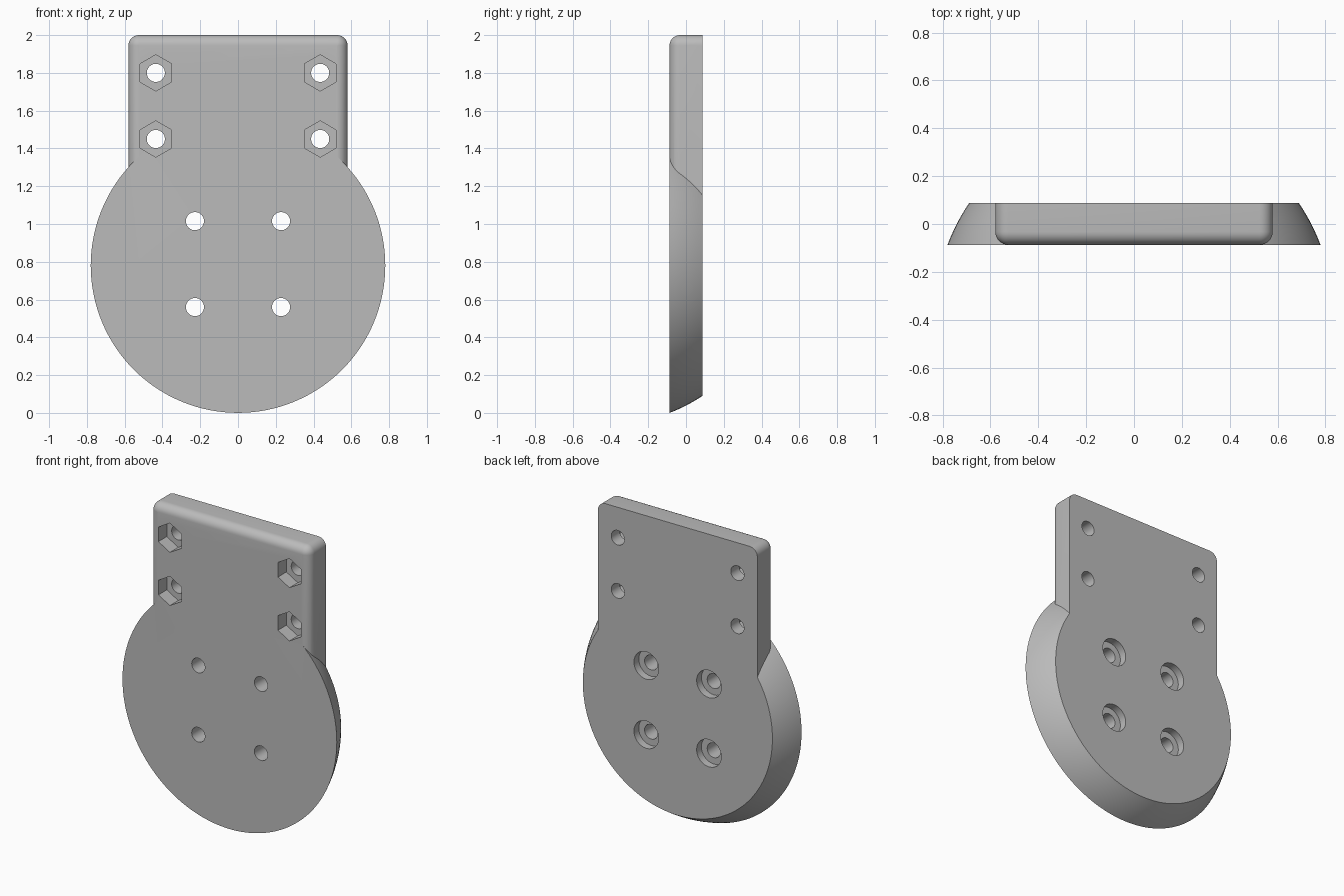
import bpy, bmesh, math
from mathutils import Matrix

if "Cube" in bpy.data.objects:
    bpy.data.objects.remove(bpy.data.objects["Cube"], do_unlink=True)

HALF = 0.087          # half thickness
DISC_Z = 0.78         # disc centre height
HALF_W = 0.58         # half width of the plate
FILLET = 0.055

grey = bpy.data.materials.new("light grey")
grey.use_nodes = True
grey.diffuse_color = (0.5, 0.5, 0.5, 1)
grey.node_tree.nodes["Principled BSDF"].inputs["Base Color"].default_value = (0.5, 0.5, 0.5, 1)


def loft(name, rings):
    """Closed solid through matching rings of (x, y, z) points."""
    bm = bmesh.new()
    loops = [[bm.verts.new(p) for p in ring] for ring in rings]
    n = len(loops[0])
    for a, b in zip(loops, loops[1:]):
        for i in range(n):
            j = (i + 1) % n
            bm.faces.new((a[i], a[j], b[j], b[i]))
    bm.faces.new(loops[0])
    bm.faces.new(loops[-1])
    bmesh.ops.recalc_face_normals(bm, faces=bm.faces)
    mesh = bpy.data.meshes.new(name)
    bm.to_mesh(mesh)
    bm.free()
    mesh.materials.append(grey)
    obj = bpy.data.objects.new(name, mesh)
    bpy.context.collection.objects.link(obj)
    return obj


def circle(x, z, y, r, n=32):
    return [(x + r * math.sin(2 * math.pi * i / n), y,
             z + r * math.cos(2 * math.pi * i / n)) for i in range(n)]


def outline(y, inset):
    """Plate outline with two rounded top corners."""
    r = FILLET - inset
    pts = [(-HALF_W + inset, y, DISC_Z), (HALF_W - inset, y, DISC_Z)]
    for side, start in ((1, 0), (-1, 90)):
        for k in range(9):
            a = math.radians(start + k * 90 / 8)
            pts.append((side * (HALF_W - FILLET) + r * math.cos(a), y,
                        2 - FILLET + r * math.sin(a)))
    return pts


def boolean(obj, other, operation):
    mod = obj.modifiers.new(operation.title(), 'BOOLEAN')
    mod.operation, mod.solver, mod.object = operation, 'EXACT', other
    bpy.context.view_layer.objects.active = obj
    bpy.ops.object.modifier_apply(modifier=mod.name)
    bpy.data.objects.remove(other, do_unlink=True)


# Round base: a slice of a sphere, wide side to the front
SPHERE_Y, SPHERE_R = -0.38, 0.833
rings = []
for k in range(9):
    y = -HALF + 2 * HALF * k / 8
    rings.append(circle(0, DISC_Z, y, math.sqrt(SPHERE_R ** 2 - (y - SPHERE_Y) ** 2), 128))
body = loft("mounting_plate", rings)

# Upper plate with a rounded front edge and a sharp back edge
rings = []
for k in range(9):
    a = math.radians(90 * k / 8)
    rings.append(outline(-HALF + FILLET * (1 - math.sin(a)),
                         (FILLET - 0.0005) * (1 - math.cos(a))))
rings.reverse()
rings.append(outline(HALF, 0))
boolean(body, loft("upper_plate", rings), 'UNION')

# Holes: hexagonal nut pockets in front above, round counterbores behind below
for side in (-1, 1):
    for z in (1.45, 1.80):
        x = side * 0.435
        boolean(body, loft("bolt_hole", [circle(x, z, -1, 0.048), circle(x, z, 1, 0.048)]), 'DIFFERENCE')
        boolean(body, loft("nut_pocket", [circle(x, z, -1, 0.096, 6), circle(x, z, 0, 0.096, 6)]), 'DIFFERENCE')
    for z in (0.56, 1.015):
        x = side * 0.228
        boolean(body, loft("screw_hole", [circle(x, z, -1, 0.048), circle(x, z, 1, 0.048)]), 'DIFFERENCE')
        boolean(body, loft("counterbore", [circle(x, z, HALF - 0.05, 0.09), circle(x, z, 1, 0.09)]), 'DIFFERENCE')

# Smooth curves, crisp edges
bpy.ops.object.select_all(action='DESELECT')
body.select_set(True)
bpy.context.view_layer.objects.active = body
bpy.ops.object.shade_smooth_by_angle(angle=math.radians(25))
